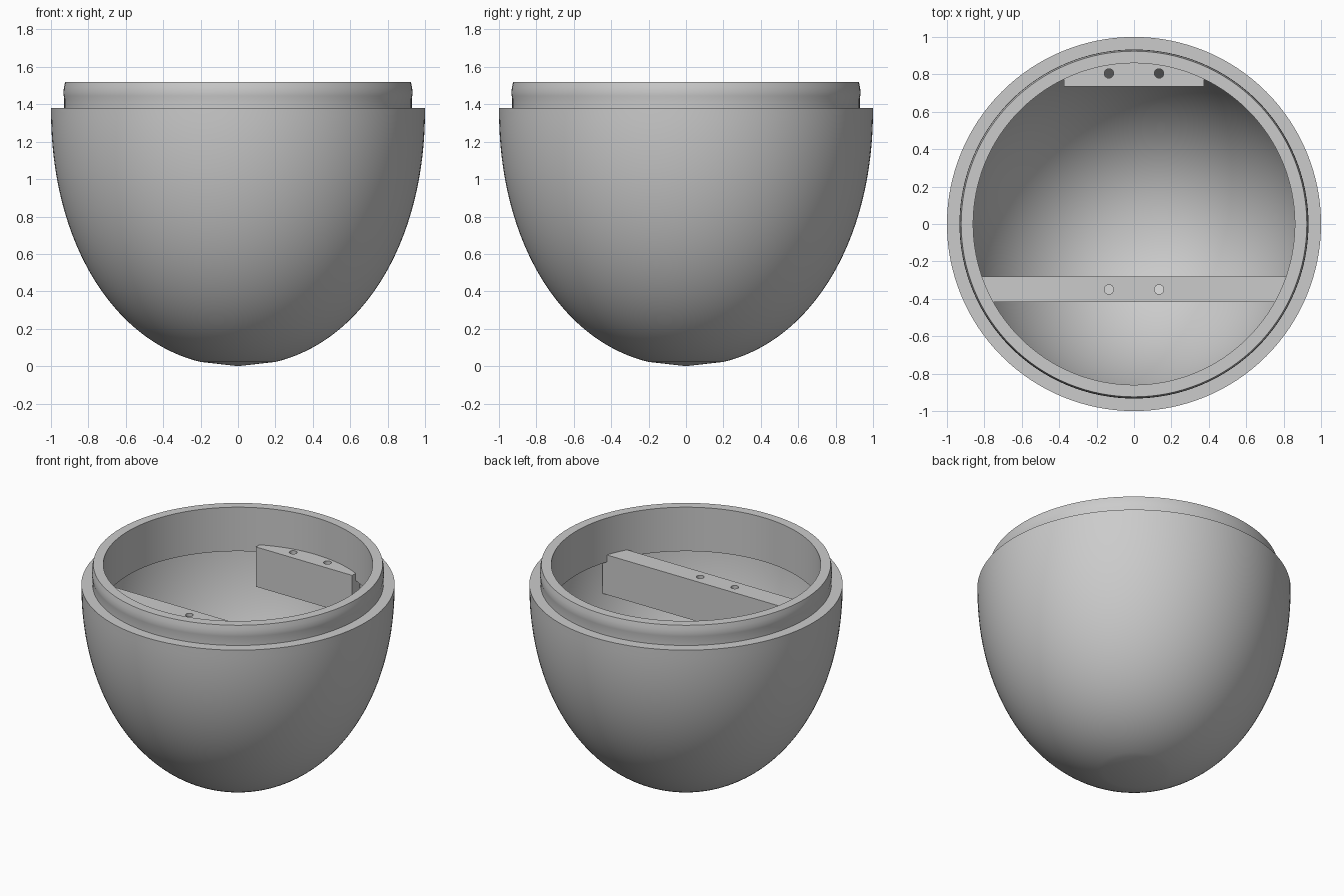
import bpy
import bmesh
from math import sin, cos, pi, radians, sqrt, asin

if "Cube" in bpy.data.objects:
    bpy.data.objects.remove(bpy.data.objects["Cube"])

SEGMENTS = 128
SHOULDER = 1.38      # height of the outer step
TOP = 1.52           # top of the lip
BORE = 0.86          # inside radius of the lip
LIP_BOTTOM = 1.21    # the lip hangs inside the bowl down to here
FULLNESS = 2.1       # roundness of the egg curve, 2 is a plain ellipse

grey = bpy.data.materials.new("light_grey")
grey.use_nodes = True
grey.diffuse_color = (0.6, 0.6, 0.6, 1)
grey.node_tree.nodes["Principled BSDF"].inputs["Base Color"].default_value = (0.6, 0.6, 0.6, 1)


def add_object(name, bm):
    bmesh.ops.recalc_face_normals(bm, faces=bm.faces)
    mesh = bpy.data.meshes.new(name)
    bm.to_mesh(mesh)
    bm.free()
    obj = bpy.data.objects.new(name, mesh)
    bpy.context.collection.objects.link(obj)
    mesh.materials.append(grey)
    return obj


def smooth(obj, degrees):
    bpy.ops.object.select_all(action="DESELECT")
    obj.select_set(True)
    bpy.context.view_layer.objects.active = obj
    bpy.ops.object.shade_smooth_by_angle(angle=radians(degrees))


def egg_curve(radius, depth, start, end, steps):
    """Points on a half-egg curve hanging below the shoulder."""
    power = 2 / FULLNESS
    angles = [start + (end - start) * i / steps for i in range(steps + 1)]
    return [(radius * cos(a) ** power, SHOULDER - depth * sin(a) ** power)
            for a in angles]


# Hollow shell: blunt tip, outer curve, beaded lip, undercut and bowl
outer = [(0, 0)] + egg_curve(1.0, SHOULDER, 1.385, 0, 40)
lip = [(0.929, SHOULDER), (0.929, 1.43), (0.932, 1.445), (0.933, 1.465),
       (0.931, 1.49), (0.924, TOP), (BORE, TOP), (BORE, LIP_BOTTOM)]
bowl_depth = 1.31
bowl_start = asin(((SHOULDER - LIP_BOTTOM) / bowl_depth) ** (FULLNESS / 2))
inner = egg_curve(0.93, bowl_depth, bowl_start, pi / 2, 36)

bm = bmesh.new()
verts = [bm.verts.new((r, 0, z)) for r, z in outer + lip + inner]
edges = [bm.edges.new(pair) for pair in zip(verts, verts[1:])]
bmesh.ops.spin(bm, geom=verts + edges, cent=(0, 0, 0), axis=(0, 0, 1),
               angle=2 * pi, steps=SEGMENTS)
bmesh.ops.remove_doubles(bm, verts=bm.verts, dist=0.0005)
shell = add_object("half_egg_shell", bm)
smooth(shell, 25)


def slab(name, outline, bottom, top):
    """Extrude a plan outline upward."""
    bm = bmesh.new()
    face = bm.faces.new([bm.verts.new((x, y, bottom)) for x, y in outline])
    new = bmesh.ops.extrude_face_region(bm, geom=[face])["geom"]
    for v in new:
        if isinstance(v, bmesh.types.BMVert):
            v.co.z = top
    return add_object(name, bm)


def drill(obj, y):
    """Cut the pair of screw holes through a mount."""
    for x in (-0.134, 0.134):
        circle = [(x + 0.025 * cos(2 * pi * i / 32), y + 0.025 * sin(2 * pi * i / 32))
                  for i in range(32)]
        cutter = slab("hole_cutter", circle, 0.8, 1.4)
        cutter.hide_render = True
        mod = obj.modifiers.new("screw_hole", "BOOLEAN")
        mod.operation = "DIFFERENCE"
        mod.solver = "EXACT"
        mod.object = cutter
        bpy.context.view_layer.objects.active = obj
        bpy.ops.object.modifier_apply(modifier=mod.name)
        bpy.data.objects.remove(cutter)
    smooth(obj, 30)


MOUNT_BOTTOM, MOUNT_TOP = 0.98, 1.26

# Square-ended cross bar spanning the bowl near the front
bar = slab("front_cross_bar",
           [(-0.845, -0.418), (0.845, -0.418), (0.845, -0.28), (-0.845, -0.28)],
           MOUNT_BOTTOM, MOUNT_TOP)
drill(bar, -0.35)

# Short shelf running slightly into the back wall
REACH = 0.905
xs = [0.375 - 0.75 * i / 24 for i in range(25)]
back_arc = [(x, sqrt(REACH ** 2 - x * x)) for x in xs]
shelf = slab("back_shelf", [(-0.375, 0.735), (0.375, 0.735)] + back_arc,
             MOUNT_BOTTOM, MOUNT_TOP)
drill(shelf, 0.805)
